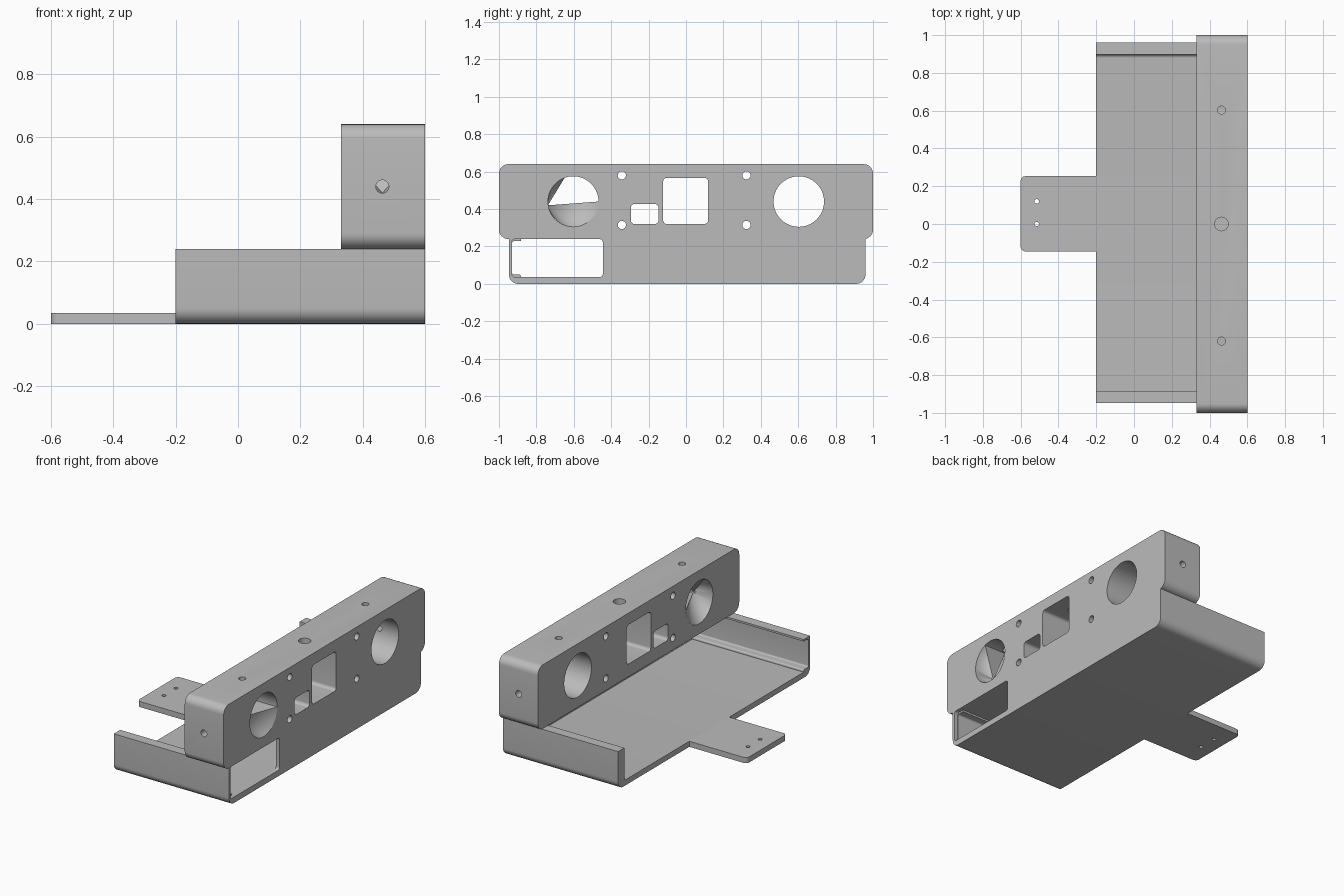
import bpy, bmesh, math
from mathutils import Vector

if "Cube" in bpy.data.objects:
    bpy.data.objects.remove(bpy.data.objects["Cube"])

grey = bpy.data.materials.new("plain grey")
grey.use_nodes = True
grey.diffuse_color = (0.5, 0.5, 0.5, 1)
grey.node_tree.nodes["Principled BSDF"].inputs["Base Color"].default_value = grey.diffuse_color


def make(name, bm):
    mesh = bpy.data.meshes.new(name)
    bm.to_mesh(mesh)
    bm.free()
    mesh.materials.append(grey)
    ob = bpy.data.objects.new(name, mesh)
    bpy.context.collection.objects.link(ob)
    return ob


def rounded(points, steps=8):
    """Outline from (a, b, radius) corners, each rounded by its radius."""
    out = []
    for i, (a, b, r) in enumerate(points):
        p = Vector((a, b))
        if r == 0:
            out.append(p)
            continue
        u = (Vector(points[i - 1][:2]) - p).normalized()
        v = (Vector(points[(i + 1) % len(points)][:2]) - p).normalized()
        for k in range(steps + 1):
            t = k / steps * math.pi / 2
            out.append(p + u * r * (1 - math.sin(t)) + v * r * (1 - math.cos(t)))
    return out


def box(a0, a1, b0, b1, r):
    return rounded([(a0, b0, r), (a1, b0, r), (a1, b1, r), (a0, b1, r)])


def circle(a, b, r, n=48):
    return [Vector((a + r * math.cos(math.tau * k / n), b + r * math.sin(math.tau * k / n)))
            for k in range(n)]


def extrude(name, outline, axis, lo, hi):
    """Prism of an outline along an axis; the outline uses the other two axes in order."""
    bm = bmesh.new()

    def place(p, d):
        c = [p.x, p.y]
        c.insert("xyz".index(axis), d)
        return c
    face = bm.faces.new([bm.verts.new(place(p, lo)) for p in outline])
    moved = bmesh.ops.extrude_face_region(bm, geom=[face])["geom"]
    step = Vector(place(Vector((0, 0)), hi - lo))
    bmesh.ops.translate(bm, vec=step, verts=[g for g in moved if isinstance(g, bmesh.types.BMVert)])
    bmesh.ops.recalc_face_normals(bm, faces=bm.faces)
    return make(name, bm)


def cut(ob, cutters):
    bpy.context.view_layer.objects.active = ob
    for c in cutters:
        c.hide_render = True
        mod = ob.modifiers.new("cut", "BOOLEAN")
        mod.object, mod.operation, mod.solver = c, "DIFFERENCE", "EXACT"
        bpy.ops.object.modifier_apply(modifier=mod.name)
        bpy.data.objects.remove(c)


def smooth(ob):
    bpy.ops.object.select_all(action="DESELECT")
    ob.select_set(True)
    bpy.context.view_layer.objects.active = ob
    bpy.ops.object.shade_smooth_by_angle(angle=math.radians(30))


BACK, FRONT = 0.33, 0.6
EYE_Y, EYE_Z, EYE_R = 0.603, 0.44, 0.135
LOW, HIGH = -0.947, 0.96

# Sensor block with its round and square openings
block = extrude("sensor_block", box(-1, 1, 0.24, 0.64, 0.05), "x", BACK, FRONT)
through = [circle(s * EYE_Y, EYE_Z, EYE_R, 64) for s in (-1, 1)]
through += [circle(y, z, 0.022, 24) for y in (-0.343, 0.323) for z in (0.315, 0.58)]
through += [box(-0.122, 0.118, 0.32, 0.567, 0.02), box(-0.295, -0.147, 0.32, 0.427, 0.02)]
cut(block, [extrude("cutter", o, "x", 0.2, 0.7) for o in through])

# Screw holes from the top and the two ends
cut(block, [extrude("cutter", circle(0.463, y, r, 24), "z", 0.5, 0.7)
            for y, r in ((EYE_Y, 0.021), (0, 0.036), (-0.62, 0.021))])
cut(block, [extrude("cutter", circle(0.463, EYE_Z, 0.021, 24), "y", a, b)
            for a, b in ((-1.1, -0.68), (0.68, 1.1))])
smooth(block)

# Fan-shaped web inside one round opening, meeting at the end screw hole
bm = bmesh.new()
tip = bm.verts.new((0.463, -EYE_Y - EYE_R, 0.42))
rims = []
for x in (BACK, FRONT):
    rim = []
    for k in range(41):
        t = math.radians(110 + 250 * k / 40)
        rim.append(bm.verts.new((x, -EYE_Y + EYE_R * math.cos(t), EYE_Z + EYE_R * math.sin(t))))
    rims.append(rim)
back_rim, front_rim = rims
for p, q in zip(back_rim, back_rim[1:]):
    bm.faces.new((tip, p, q))
for p, q in zip(front_rim, front_rim[1:]):
    bm.faces.new((tip, q, p))
bm.faces.new((tip, back_rim[-1], front_rim[-1]))
bm.faces.new((tip, front_rim[0], back_rim[0]))
smooth(make("opening_web", bm))

# Tray: floor, thick wall on one side, lipped channel wall on the other
tray = extrude("tray", rounded([
    (LOW, 0, 0.05), (HIGH, 0, 0.05), (HIGH, 0.24, 0), (0.898, 0.24, 0), (0.898, 0.035, 0.02),
    (-0.883, 0.035, 0), (-0.883, 0.05, 0.01), (-0.93, 0.05, 0.01),
    (-0.93, 0.228, 0.01), (-0.883, 0.228, 0), (-0.883, 0.24, 0), (LOW, 0.24, 0)]),
    "x", -0.2, 0.575)
smooth(tray)

# Thin end panel under the block, with a cable window
panel = extrude("end_panel", rounded([
    (LOW, 0, 0.05), (HIGH, 0, 0.05), (HIGH, 0.24, 0), (LOW, 0.24, 0)]), "x", 0.575, FRONT)
cut(panel, [extrude("cutter", box(-0.931, -0.445, 0.037, 0.239, 0.015), "x", 0.5, 0.7)])
smooth(panel)

# Mounting tab with two screw holes
tab = extrude("mounting_tab", rounded([
    (-0.6, -0.145, 0.025), (-0.2, -0.145, 0), (-0.2, 0.253, 0), (-0.6, 0.253, 0.025)]),
    "z", 0, 0.035)
cut(tab, [extrude("cutter", circle(-0.515, y, 0.012, 24), "z", -0.1, 0.1) for y in (0, 0.12)])
smooth(tab)
